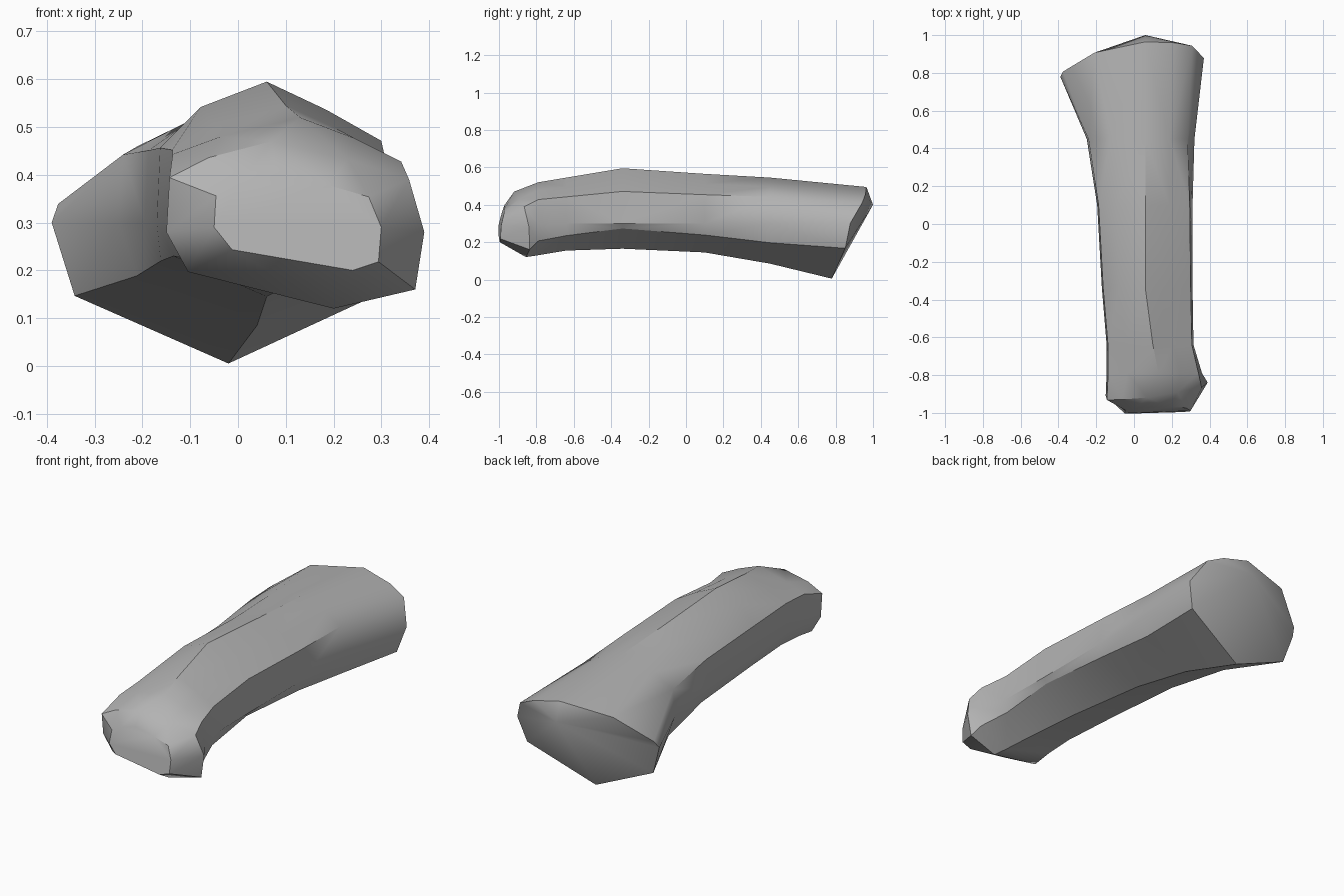
import bpy
import bmesh

# Remove the default object only
cube = bpy.data.objects.get("Cube")
if cube:
    bpy.data.objects.remove(cube, do_unlink=True)

grey = bpy.data.materials.new("stone_grey")
grey.use_nodes = True
colour = (0.45, 0.45, 0.45, 1)
grey.diffuse_color = colour
grey.node_tree.nodes["Principled BSDF"].inputs["Base Color"].default_value = colour


def section(y, lean, skew, left, right, top, bottom, side, top_x, bottom_x, full, reach, low):
    """One faceted cross-section: extents, left shoulder height, right shoulder reach, chine depth."""
    outline = [
        (0, 1), (0.5, 0.8), (reach, 0.58), (1, 0), (0.9, -low),
        (0, -1), (-0.87, -0.52), (-1, 0), (-0.97, full), (-0.6, 0.82),
    ]
    ring = []
    for across, up in outline:
        middle = top_x if up >= 0 else bottom_x
        edge = right if across > 0 else left
        x = middle + (edge - middle) * abs(across)
        z = side + ((top - side) if up > 0 else (side - bottom)) * up
        slope = lean if up > 0 else lean / 4
        ring.append((x, y + skew * x + slope * (z - side), z))
    return ring


def loft(bm, sections):
    """Skin neighbouring sections with quads and return the end rings."""
    rings = [[bm.verts.new(p) for p in section(*s)] for s in sections]
    for a, b in zip(rings, rings[1:]):
        for i in range(len(a)):
            j = (i + 1) % len(a)
            bm.faces.new((a[i], a[j], b[j], b[i]))
    return rings[0], rings[-1]


# y, lean, skew, left, right, top, bottom, side, top x, bottom x,
# left shoulder, right reach, right chine
sections = [
    (-1.0, 0.25, 0.04, -0.05, 0.30, 0.40, 0.20, 0.29, 0.08, 0.24, 0.6, 0.88, 0.8),
    (-0.89, -0.2, 0.13, -0.15, 0.39, 0.47, 0.12, 0.28, 0.07, 0.20, 0.6, 0.9, 0.75),
    (-0.79, 0, 0, -0.145, 0.36, 0.52, 0.13, 0.30, 0.13, 0.18, 0.65, 0.92, 0.55),
    (-0.64, 0, 0, -0.145, 0.315, 0.545, 0.155, 0.30, 0.10, 0.14, 0.62, 0.96, 0.45),
    (-0.34, 0, 0, -0.17, 0.31, 0.595, 0.165, 0.30, 0.06, 0.10, 0.53, 0.96, 0.2),
    (0.1, 0, 0, -0.195, 0.31, 0.565, 0.145, 0.30, 0.06, 0.06, 0.57, 0.94, 0.4),
    (0.45, 0, 0, -0.25, 0.32, 0.545, 0.085, 0.30, 0.06, 0.04, 0.58, 0.86, 0.48),
    (0.83, 0.65, 0.13, -0.39, 0.37, 0.495, 0.005, 0.30, 0.06, -0.02, 0.2, 0.8, 0.45),
]

# Faceted shaft with a flat front end and a pointed, flared back end
bm = bmesh.new()
front, back = loft(bm, sections)
bm.faces.new(front)
tip = bm.verts.new((0.06, 1.0, 0.40))
for i, v in enumerate(back):
    bm.faces.new((v, back[(i + 1) % len(back)], tip))
bmesh.ops.triangulate(bm, faces=[f for f in bm.faces if len(f.verts) == 4])
bmesh.ops.recalc_face_normals(bm, faces=bm.faces)

mesh = bpy.data.meshes.new("stone_shaft")
bm.to_mesh(mesh)
bm.free()
mesh.materials.append(grey)
shaft = bpy.data.objects.new("stone_shaft", mesh)
bpy.context.collection.objects.link(shaft)

# Smooth shading that keeps the hard chipped edges
bpy.ops.object.select_all(action="DESELECT")
shaft.select_set(True)
bpy.context.view_layer.objects.active = shaft
bpy.ops.object.shade_smooth_by_angle(angle=0.65)
